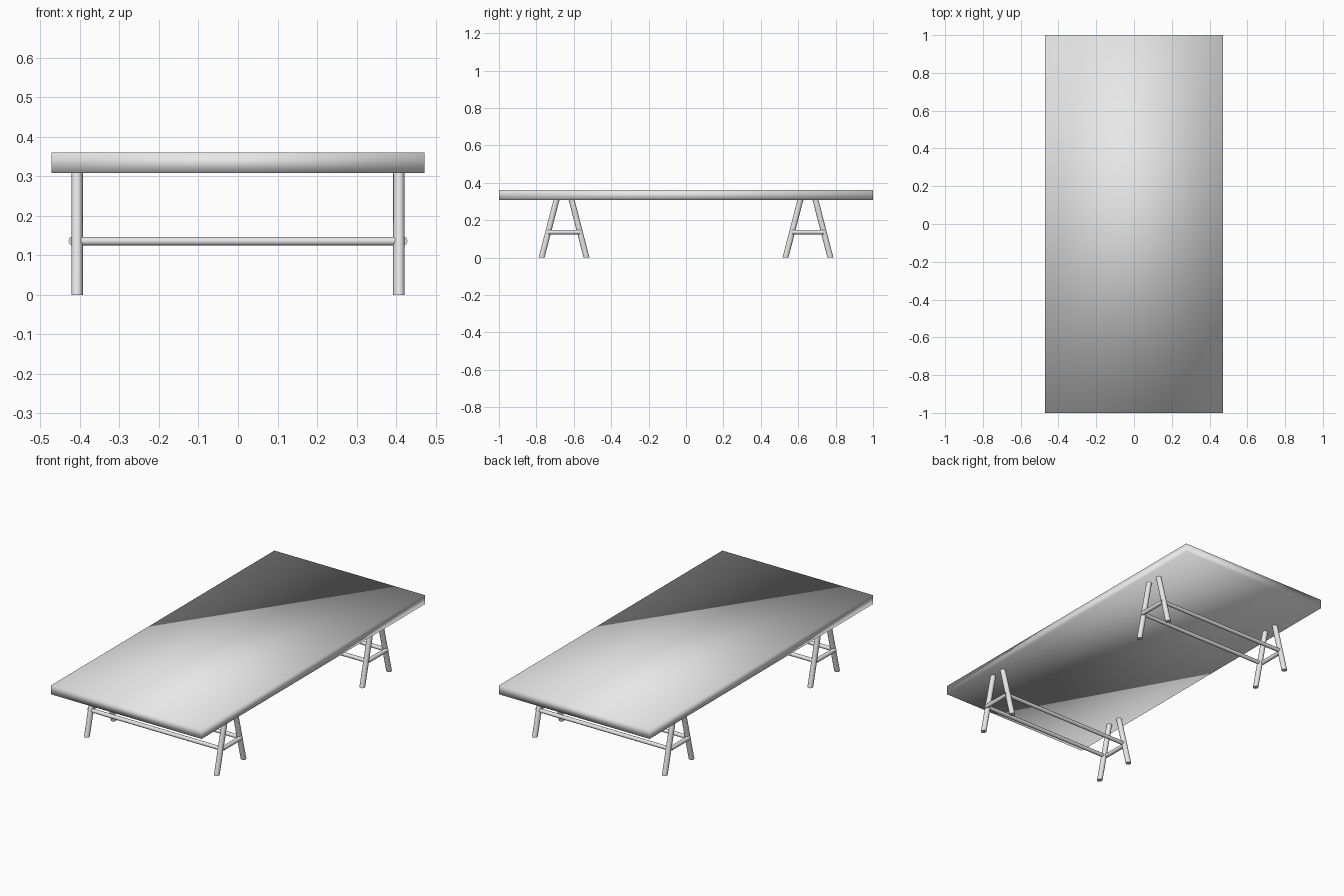
import bpy
from mathutils import Matrix

cube = bpy.data.objects.get("Cube")
if cube:
    bpy.data.objects.remove(cube, do_unlink=True)

grey = bpy.data.materials.new("plain_grey")
grey.use_nodes = True
grey.diffuse_color = (0.8, 0.8, 0.8, 1)
grey.node_tree.nodes["Principled BSDF"].inputs["Base Color"].default_value = (0.8, 0.8, 0.8, 1)

TOP, THICK = 0.36, 0.052
UNDER = TOP - THICK
LEG_X, LEG_R = 0.4075, 0.0145
TRESTLE_Y = 0.652
FOOT, HEAD = 0.12, 0.04          # leg offsets from the trestle centre line
BAR_Z = 0.136


def finish(name, smooth_all=False):
    obj = bpy.context.object
    obj.name = name
    obj.data.materials.append(grey)
    if smooth_all:
        bpy.ops.object.shade_smooth()
    else:
        bpy.ops.object.shade_smooth_by_angle(angle=0.9)
    return obj


def bar(name, centre, length, radius, axis):
    """Round bar lying along x or y."""
    turn = (0, 1.5708, 0) if axis == "x" else (1.5708, 0, 0)
    bpy.ops.mesh.primitive_cylinder_add(vertices=12, radius=radius, depth=length,
                                        location=centre, rotation=turn)
    return finish(name)


def leg(name, x, y_foot, y_head):
    """Slanted round leg with level ends, sheared from an upright cylinder."""
    height = UNDER + 0.002
    bpy.ops.mesh.primitive_cylinder_add(vertices=12, radius=LEG_R, depth=height)
    obj = bpy.context.object
    shear = Matrix.Identity(4)
    shear[1][1] = 1.1
    shear[1][2] = (y_head - y_foot) / height
    obj.data.transform(shear)
    obj.location = (x, (y_foot + y_head) / 2, height / 2)
    return finish(name)


# Table top, softly shaded across its edges
bpy.ops.mesh.primitive_cube_add(size=1, location=(0, 0, TOP - THICK / 2))
bpy.context.object.data.transform(Matrix.Diagonal((0.944, 2, THICK, 1)))
finish("table_top", smooth_all=True)

# Two trestles, each with two leg pairs, two cross bars and two long rails
for end, ys in (("front", -1), ("back", 1)):
    yc = ys * TRESTLE_Y
    lean = FOOT + (HEAD - FOOT) * BAR_Z / UNDER
    for side, xs in (("left", 1), ("right", -1)):
        for place, s in (("outer", ys), ("inner", -ys)):
            leg(f"{end}_{side}_{place}_leg", xs * LEG_X, yc + s * FOOT, yc + s * HEAD)
        bar(f"{end}_{side}_cross_bar", (xs * 0.417, yc, BAR_Z), 2 * lean, 0.012, "y")
    for place, s in (("outer", ys), ("inner", -ys)):
        bar(f"{end}_{place}_rail", (0, yc + s * lean, BAR_Z), 2 * LEG_X, 0.011, "x")
